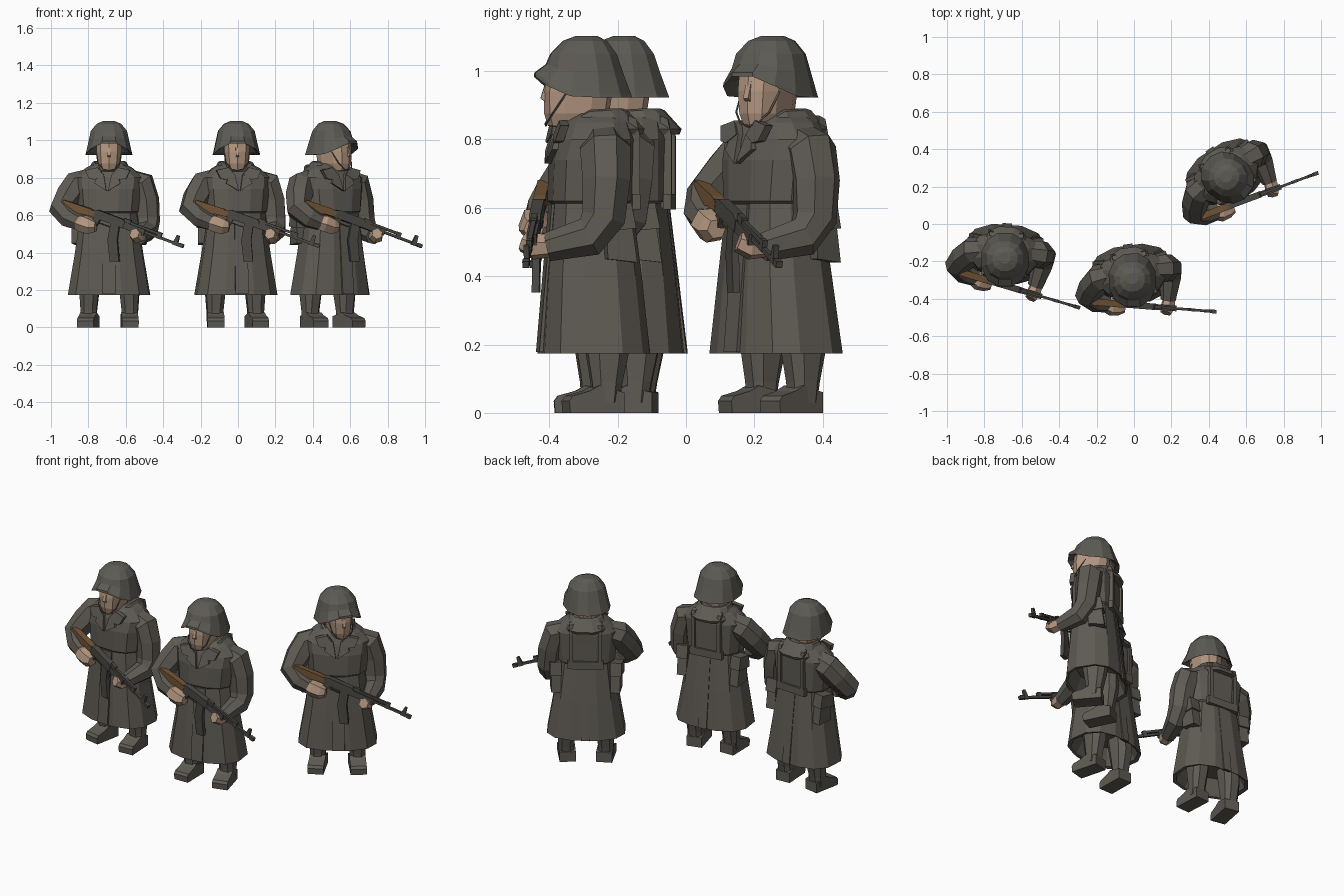
import bpy, bmesh
from math import sin, cos, pi, radians, copysign
from mathutils import Vector, Matrix, Quaternion

cube = bpy.data.objects.get("Cube")
if cube:
    bpy.data.objects.remove(cube, do_unlink=True)

parts = []


def material(name, r, g, b):
    m = bpy.data.materials.new(name)
    m.use_nodes = True
    m.diffuse_color = (r, g, b, 1)
    m.node_tree.nodes["Principled BSDF"].inputs["Base Color"].default_value = (r, g, b, 1)
    return m


COAT = material("grey_wool", .114, .104, .088)
STEEL = material("helmet_grey", .11, .104, .089)
METAL = material("gun_metal", .07, .066, .058)
SKIN = material("skin", .45, .305, .215)
WOOD = material("stock_wood", .17, .09, .038)


def loft(name, rings, mat):
    """Skin a stack of rings and cap both ends."""
    bm = bmesh.new()
    loops = [[bm.verts.new(p) for p in r] for r in rings]
    n = len(loops[0])
    for a, b in zip(loops, loops[1:]):
        for i in range(n):
            j = (i + 1) % n
            bm.faces.new((a[i], a[j], b[j], b[i]))
    bm.faces.new(loops[0][::-1])
    bm.faces.new(loops[-1])
    bmesh.ops.recalc_face_normals(bm, faces=bm.faces)
    mesh = bpy.data.meshes.new(name)
    bm.to_mesh(mesh)
    bm.free()
    mesh.materials.append(mat)
    parts.append((name, mesh))


def ring(z, hw, front, back, z_front=None, dx=0, n=12, p=.78):
    """Squarish oval; z_front raises or lowers the front of the ring."""
    zf = z if z_front is None else z_front
    out = []
    for i in range(n):
        a = 2 * pi * (i + .5) / n
        c, s = cos(a), sin(a)
        x = dx + hw * copysign(abs(c) ** p, c)
        y = (front + back) / 2 + (back - front) / 2 * copysign(abs(s) ** p, s)
        out.append(Vector((x, y, z + (zf - z) * max(0, -s) ** 2)))
    return out


def tube(name, path, mat, n=6):
    """Tapered limb through (x, y, z, radius) points."""
    pts = [Vector(p[:3]) for p in path]
    old, q, rings = Vector((0, 0, 1)), Quaternion(), []
    for i, p in enumerate(pts):
        t = (pts[min(i + 1, len(pts) - 1)] - pts[max(i - 1, 0)]).normalized()
        q = old.rotation_difference(t) @ q
        old = t
        rings.append([p + q @ Vector((cos(2 * pi * k / n), sin(2 * pi * k / n), 0)) * path[i][3]
                      for k in range(n)])
    loft(name, rings, mat)


def axes(origin, a, b, c):
    return Matrix.Translation(origin) @ Matrix((a, b, c)).transposed().to_4x4()


def plate(name, outline, width, frame, mat):
    """Flat outline given thickness, placed by a frame."""
    loft(name, [[frame @ Vector((a, b, t * width)) for a, b in outline] for t in (-.5, .5)], mat)


def side_frame(x, turn=0):
    return (Matrix.Translation((x, 0, 0)) @ Matrix.Rotation(radians(turn), 4, 'Z')
            @ axes((0, 0, 0), (0, 1, 0), (0, 0, 1), (1, 0, 0)))


# Long coat, hollow under the hem, with a step at the waist
loft("greatcoat", [ring(*r) for r in (
    (.27, .15, -.1, .12), (.178, .2, -.14, .16), (.173, .223, -.15, .17),
    (.4, .184, -.135, .147), (.612, .155, -.115, .12), (.62, .165, -.122, .126),
    (.74, .178, -.118, .126), (.8, .185, -.102, .126), (.85, .13, -.08, .115),
    (.875, .085, -.05, .1))], COAT)

# Turned-down collar, dropping at the back
loft("collar", [ring(.815, .115, -.085, .152, .805), ring(.83, .12, -.088, .158, .812),
                ring(.885, .092, -.073, .108, .836), ring(.89, .08, -.065, .095, .84),
                ring(.85, .06, -.05, .06)], COAT)

# Head and nose
loft("head", [ring(*r, n=10) for r in (
    (.8, .05, -.05, .05), (.832, .052, -.085, .05), (.84, .047, -.125, .052),
    (.875, .062, -.135, .055), (.94, .069, -.137, .065), (1.02, .07, -.125, .07))], SKIN)
plate("nose", [(-.13, .97), (-.146, .92), (-.13, .908)], .018, side_frame(0), SKIN)

# Helmet with brow and flared neck guard
loft("helmet", [ring(*r, p=.9) for r in (
    (.99, .07, -.08, .07), (.935, .111, -.145, .1, .992),
    (.922, .129, -.168, .126, .988), (.932, .126, -.166, .122, 1.0),
    (.995, .112, -.132, .098, 1.022), (1.05, .1, -.119, .079),
    (1.088, .068, -.082, .05), (1.103, .032, -.042, .02))], STEEL)

# Mirrored parts: legs, boots, lapels, straps, hip bags
for side, s in (("left", 1), ("right", -1)):
    loft(side + "_leg", [ring(.03, .045, -.01, .07, dx=s * .11, n=8),
                         ring(.09, .046, -.015, .08, dx=s * .11, n=8),
                         ring(.18, .054, -.03, .1, dx=s * .108, n=8),
                         ring(.32, .06, -.05, .105, dx=s * .105, n=8)], COAT)
    plate(side + "_boot", [(-.088, 0), (.075, 0), (.075, .06), (0, .08), (-.03, .064),
                           (-.08, .05), (-.091, .035)], .09, side_frame(s * .11, s * 7), COAT)
    chest = axes((0, -.122, .74), (s, 0, 0), (0, .3, 1), (0, 1, 0))
    plate(side + "_lapel", [(.005, -.01), (.07, .03), (.062, .05), (.09, .06), (.05, .11),
                            (.02, .075)], .02, chest, COAT)
    plate(side + "_collar_tip", [(.025, .075), (.055, .115), (.12, .1), (.1, .055), (.07, .05)],
          .026, chest, COAT)
    plate(side + "_back_strap", [(.1, .87), (.123, .86), (.134, .81), (.134, .6), (.1, .6)],
          .022, side_frame(s * .08), COAT)
    plate(side + "_hip_bag", [(.015, .6), (.085, .61), (.11, .44), (.02, .45)], .055,
          side_frame(s * .178, s * 8), COAT)
    plate(side + "_hip_bag_flap", [(.01, .605), (.09, .615), (.105, .54), (.005, .53)], .065,
          side_frame(s * .18, s * 8), COAT)
    tube(side + "_chin_strap", [(s * .068, -.07, .94, .003), (s * .06, -.11, .88, .003),
                                (s * .03, -.13, .846, .003), (0, -.13, .84, .003)], COAT, 4)

# Front closing flap, back vent and half belt
plate("front_flap", [(-.12, .61), (-.157, .178), (-.14, .178), (-.1, .61)], .07,
      side_frame(.01), COAT)
plate("back_vent", [(.122, .6), (.174, .174), (.15, .178), (.1, .6)], .05, side_frame(0), COAT)
plate("half_belt", [(.11, .64), (.134, .64), (.134, .595), (.11, .595)], .2, side_frame(0), COAT)

# Sleeves and hands
tube("right_sleeve", [(-.1, .025, .785, .065), (-.178, .015, .76, .076), (-.215, -.02, .7, .075),
                      (-.25, -.067, .632, .068), (-.205, -.11, .585, .058),
                      (-.15, -.13, .56, .045)], COAT, 7)
tube("left_sleeve", [(.1, .025, .785, .065), (.175, .02, .765, .076), (.198, .02, .68, .072),
                     (.208, .01, .57, .066), (.205, -.03, .515, .06),
                     (.175, -.15, .485, .043)], COAT, 7)
tube("right_hand", [(-.168, -.12, .565, .04), (-.13, -.145, .555, .05),
                    (-.09, -.152, .54, .046), (-.06, -.158, .538, .03)], SKIN)
tube("left_hand", [(.18, -.145, .488, .034), (.166, -.188, .487, .04),
                   (.152, -.22, .5, .03)], SKIN)

# Rifle, laid out along its barrel axis
butt, muzzle = Vector((-.235, -.104, .668)), Vector((.42, -.25, .432))
along = (muzzle - butt).normalized()
across = along.cross(Vector((0, 0, 1))).normalized()
gun = axes(butt, along, across.cross(along), across)


def gun_box(name, u0, u1, v0, v1, width):
    plate(name, [(u0, v0), (u1, v0), (u1, v1), (u0, v1)], width, gun, METAL)


plate("rifle_stock", [(0, -.05), (0, .014), (.15, .018), (.185, .012), (.185, -.018), (.13, -.022)],
      .036, gun, WOOD)
plate("rifle_receiver", [(.17, -.02), (.17, .015), (.2, .026), (.34, .026), (.36, .016),
                         (.36, -.02)], .034, gun, METAL)
plate("rifle_grip", [(.19, -.015), (.225, -.015), (.21, -.08), (.18, -.08)], .024, gun, METAL)
plate("rifle_magazine", [(.285, -.015), (.335, -.015), (.35, -.09), (.397, -.195), (.35, -.212),
                         (.3, -.11)], .022, gun, METAL)
gun_box("rifle_trigger_guard", .225, .285, -.042, -.036, .012)
gun_box("rifle_handguard", .36, .48, -.02, .014, .03)
gun_box("rifle_rear_sight", .35, .39, .014, .034, .018)
gun_box("rifle_gas_tube", .39, .57, .012, .026, .014)
gun_box("rifle_gas_block", .55, .575, -.008, .028, .016)
gun_box("rifle_barrel", .46, .705, -.007, .007, .014)
plate("rifle_front_sight", [(.645, -.01), (.675, -.01), (.67, .045), (.655, .045)], .016, gun, METAL)
gun_box("rifle_muzzle", .68, .708, -.01, .01, .02)

# Three figures sharing the same parts: body and head placed and turned as (x, y, turn)
HEAD = {"head", "nose", "helmet", "left_chin_strap", "right_chin_strap"}
for label, body, head in (("first", (-.69, -.17, -4), (-.69, -.17, 0)),
                          ("second", (-.01, -.28, 8), (-.01, -.28, 3)),
                          ("third", (.497, .255, 33), (.483, .26, 54))):
    for name, mesh in parts:
        x, y, turn = head if name in HEAD else body
        ob = bpy.data.objects.new(label + "_" + name, mesh)
        ob.matrix_world = Matrix.Translation((x, y, 0)) @ Matrix.Rotation(radians(turn), 4, 'Z')
        bpy.context.collection.objects.link(ob)
